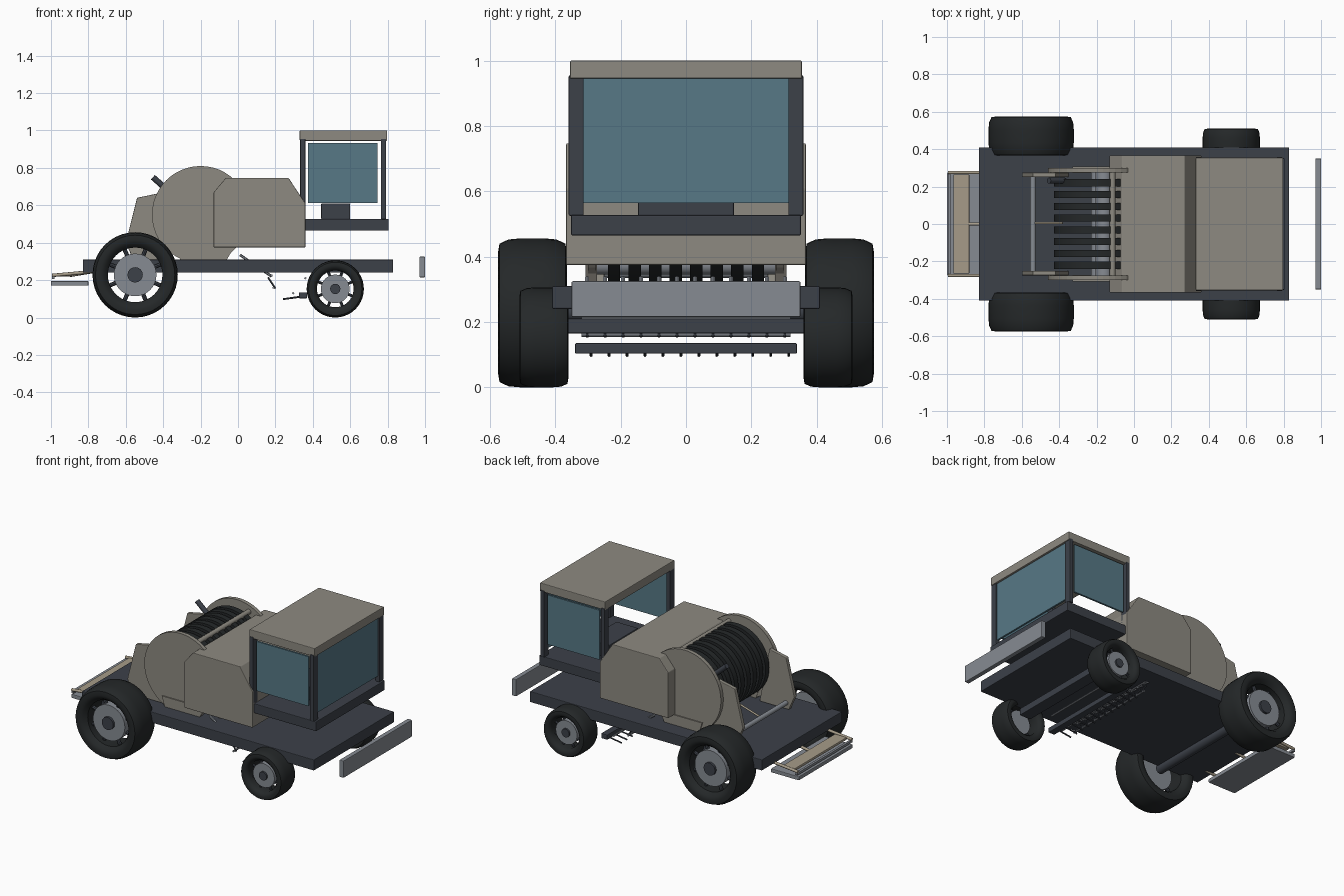
import bpy, bmesh, math
from mathutils import Vector

if "Cube" in bpy.data.objects:
    bpy.data.objects.remove(bpy.data.objects["Cube"])


def mat(name, r, g, b):
    m = bpy.data.materials.new(name)
    m.diffuse_color = (r, g, b, 1)
    m.use_nodes = True
    m.node_tree.nodes["Principled BSDF"].inputs["Base Color"].default_value = m.diffuse_color
    return m


BEIGE = mat("beige_paint", .27, .255, .22)
DARK = mat("dark_steel", .045, .052, .066)
BLACK = mat("rubber", .018, .021, .022)
GLASS = mat("blue_glass", .095, .19, .24)
SILVER = mat("silver_steel", .24, .26, .29)
TAN = mat("tan_wood", .38, .33, .25)


def finish(name, bm, m, bevel=0, smooth=False):
    bmesh.ops.recalc_face_normals(bm, faces=bm.faces)
    me = bpy.data.meshes.new(name)
    bm.to_mesh(me)
    bm.free()
    ob = bpy.data.objects.new(name, me)
    bpy.context.collection.objects.link(ob)
    me.materials.append(m)
    if bevel:
        mod = ob.modifiers.new("bevel", 'BEVEL')
        mod.width = bevel
        mod.segments = 2
    if smooth:
        bpy.ops.object.select_all(action='DESELECT')
        ob.select_set(True)
        bpy.context.view_layer.objects.active = ob
        bpy.ops.object.shade_smooth_by_angle(angle=math.radians(35))
    return ob


def box(name, x, y, z, m, bevel=.004):
    bm = bmesh.new()
    bmesh.ops.create_cube(bm, size=1)
    for v in bm.verts:
        v.co = Vector([a[0] + (c + .5) * (a[1] - a[0]) for a, c in zip((x, y, z), v.co)])
    return finish(name, bm, m, bevel)


def plate(name, profile, y0, y1, m, bevel=.004):
    """Extrude an x-z profile from y0 to y1."""
    bm = bmesh.new()
    f = bm.faces.new([bm.verts.new((x, y0, z)) for x, z in profile])
    r = bmesh.ops.extrude_face_region(bm, geom=[f])
    for v in r["geom"]:
        if isinstance(v, bmesh.types.BMVert):
            v.co.y = y1
    return finish(name, bm, m, bevel)


def rod(name, a, b, r, m, n=12):
    a, b = Vector(a), Vector(b)
    bm = bmesh.new()
    bmesh.ops.create_cone(bm, cap_ends=True, segments=n, radius1=r, radius2=r, depth=(b - a).length)
    q = (b - a).to_track_quat('Z', 'Y')
    for v in bm.verts:
        v.co = q @ v.co + (a + b) / 2
    return finish(name, bm, m, smooth=True)


def ring(name, profile, c, m, n=40):
    """Lathe a closed (radius, y) profile around a y axis through c."""
    bm = bmesh.new()
    rows = []
    for i in range(n):
        t = math.tau * i / n
        rows.append([bm.verts.new((c[0] + r * math.cos(t), c[1] + y, c[2] + r * math.sin(t))) for r, y in profile])
    k = len(profile)
    for i in range(n):
        p, q = rows[i], rows[(i + 1) % n]
        for j in range(k):
            bm.faces.new((p[j], p[(j + 1) % k], q[(j + 1) % k], q[j]))
    return finish(name, bm, m, smooth=True)


def wheel(tag, x, y, r, w):
    s = 1 if y > 0 else -1
    half = [(.64, .34), (.72, .46), (.82, .5), (.93, .48), (.985, .35), (1, .17)]
    prof = [(r * a, w * b) for a, b in half] + [(r * a, -w * b) for a, b in reversed(half)]
    ring(tag + "_tire", prof, (x, y, r), BLACK)
    rod(tag + "_rim", (x, y - s * w * .1, r), (x, y + s * w * .3, r), r * .5, SILVER, 32)
    rod(tag + "_hub", (x, y, r), (x, y + s * w * .37, r), r * .18, DARK, 16)
    for i in range(8):  # lugs joining rim and tire
        t = math.tau * (i + .5) / 8
        d = Vector((math.cos(t), 0, math.sin(t)))
        c = Vector((x, y + s * w * .15, r))
        rod(tag + "_lug", c + d * r * .45, c + d * r * .67, r * .05, DARK, 8)


# Chassis, axles, bumper
box("chassis", (-.83, .83), (-.41, .41), (.24, .31), DARK)
box("front_axle", (.48, .56), (-.375, .375), (.165, .21), DARK)
rod("rear_axle", (-.55, -.42, .23), (-.55, .42, .23), .03, DARK)
box("bumper", (.97, 1), (-.35, .35), (.215, .325), SILVER)

# Wheels
for s, side in ((-1, "right"), (1, "left")):
    wheel("rear_wheel_" + side, -.55, s * .47, .228, .21)
    wheel("front_wheel_" + side, .52, s * .435, .153, .15)

# Rear step
box("rear_step", (-1, -.80), (-.275, .275), (.17, .195), SILVER)
box("step_plank", (-.965, -.88), (-.265, .265), (.218, .235), TAN)
for y in (-.275, 0, .275):
    rod("step_arm", (-.995 if y else -.90, y, .225), (-.78, y, .245), .009, TAN)
box("step_crossbar", (-.995, -.98), (-.28, .28), (.205, .22), SILVER, 0)

# Body housing
plate("body_housing", [(-.13, .375), (-.13, .67), (-.065, .747), (.27, .747), (.36, .61), (.36, .375)],
      -.367, .367, BEIGE)

# Drum with side discs, belts, rollers
circle = [(-.2 + .26 * math.cos(math.tau * i / 48), .55 + .26 * math.sin(math.tau * i / 48)) for i in range(48)]
for s in (-1, 1):
    plate("drum_side_disc", circle, s * .275, s * .3, BEIGE, 0)
    plate("drum_skirt", [(-.31, .31), (-.33, .375), (-.02, .375), (-.06, .31)], s * .272, s * .307, BEIGE, 0)
    plate("tailgate_side", [(-.6, .40), (-.54, .64), (-.42, .665), (-.35, .31), (-.56, .31)],
          s * .25, s * .275, BEIGE)
for i in range(8):
    ring("belt", [(.205, -.019), (.228, -.019), (.228, .019), (.205, .019)],
         (-.2, (i - 3.5) * .063, .55), BLACK, 48)
rod("upper_roller", (-.16, -.275, .70), (-.16, .275, .70), .045, SILVER, 24)
rod("lower_roller", (-.2, -.275, .375), (-.2, .275, .375), .03, SILVER, 24)
rod("front_roller", (-.115, -.275, .755), (-.115, .275, .755), .016, BEIGE, 16)
rod("tailgate_crossbar", (-.54, -.26, .35), (-.54, .26, .35), .015, SILVER)
rod("center_rod", (-.53, .005, .355), (-.38, .005, .40), .006, TAN)
rod("lever", (-.455, .232, .75), (-.37, .232, .675), .016, DARK)

# Cab
box("cab_floor", (.36, .805), (-.352, .352), (.465, .527), DARK)
box("cab_roof", (.33, .797), (-.355, .355), (.945, 1), BEIGE)
for s in (-1, 1):
    for x in (.332, .764):
        box("cab_post", (x, x + .028), (s * .336 - .023, s * .336 + .023), (.525, .955), DARK)
    box("side_window", (.375, .747), (s * .343 - .006, s * .343 + .006), (.612, .932), GLASS, 0)
box("windshield", (.772, .784), (-.315, .315), (.565, .945), GLASS, 0)
box("seat", (.445, .6), (-.147, .147), (.525, .61), DARK)

# Pickup with two rows of tines below the chassis
box("pickup_bar", (.325, .37), (-.34, .34), (.103, .135), DARK)
for x, z in ((.19, .16), (.18, .225), (.295, .13), (.36, .21)):
    rod("pickup_rod", (x, -.32, z), (x, .32, z), .006, SILVER, 8)
for i in range(12):
    y = (i - 5.5) * .055
    rod("feed_tine", (.01, y, .335), (.18, y, .22), .007, SILVER, 6)
    rod("feed_tine_tip", (.16, y, .215), (.2, y, .155), .005, DARK, 6)
    rod("pickup_tine", (.24, y + .012, .098), (.34, y + .012, .112), .005, DARK, 6)
